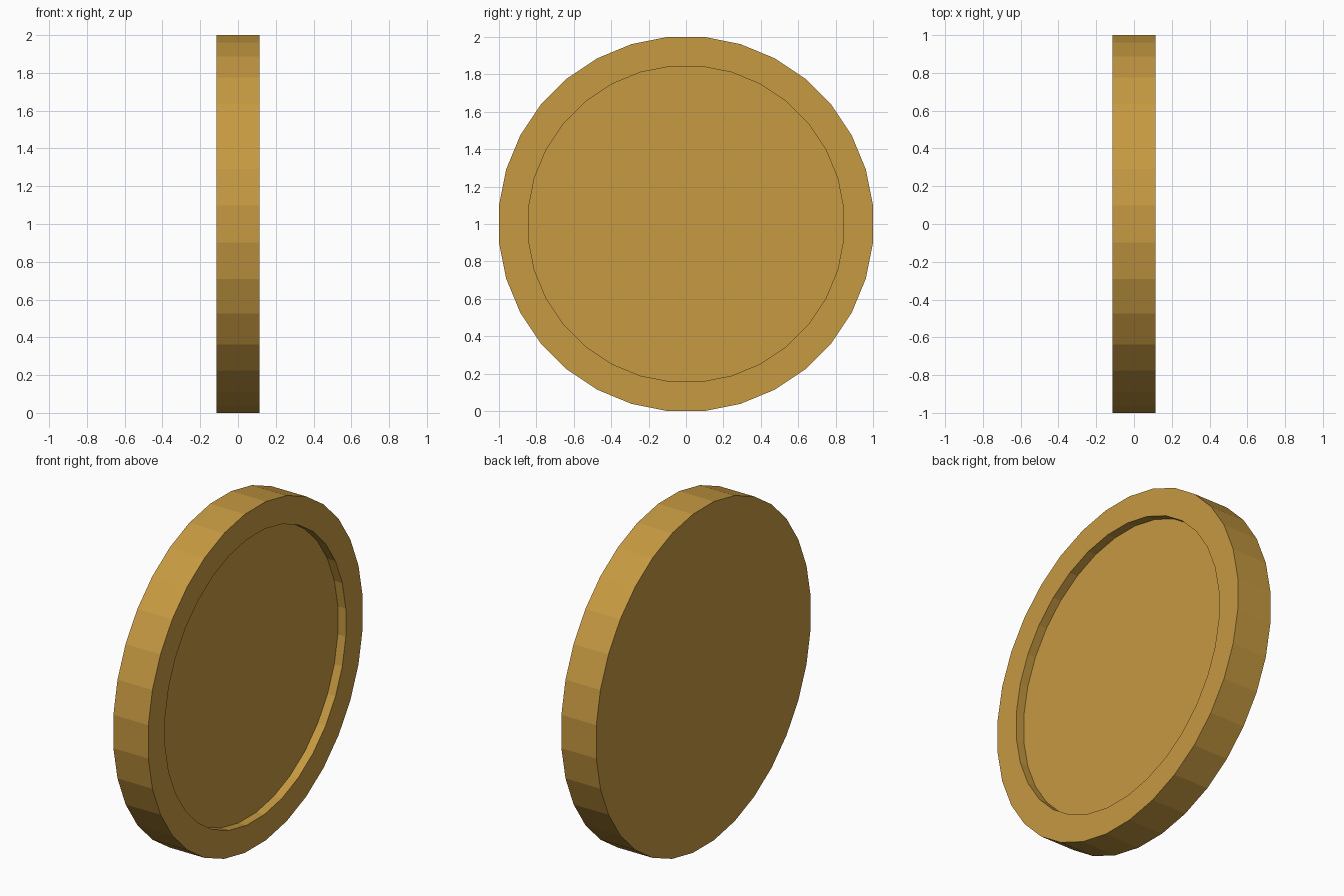
import bpy, bmesh, math

if "Cube" in bpy.data.objects:
    bpy.data.objects.remove(bpy.data.objects["Cube"])

SIDES = 32
HALF = 0.114                              # half thickness along x
R_OUT = 1 / math.cos(math.pi / SIDES)     # flats touch +-1
R_IN = 0.843 / math.cos(math.pi / SIDES)
FLOOR = 0.062                             # x of the recessed face

gold = bpy.data.materials.new("gold")
gold.diffuse_color = (0.565, 0.319, 0.053, 1)
gold.use_nodes = True
gold.node_tree.nodes["Principled BSDF"].inputs["Base Color"].default_value = gold.diffuse_color

bm = bmesh.new()


def ring(x, r):
    """Polygon of vertices around the x axis, flats at top and sides."""
    pts = []
    for i in range(SIDES):
        a = 2 * math.pi * (i + 0.5) / SIDES
        pts.append(bm.verts.new((x, r * math.cos(a), 1 + r * math.sin(a))))
    return pts


# Disc: flat back, outer edge, raised rim, recess wall and recess floor
rings = [ring(-HALF, R_OUT), ring(HALF, R_OUT), ring(HALF, R_IN), ring(FLOOR, R_IN)]
for a, b in zip(rings, rings[1:]):
    for i in range(SIDES):
        j = (i + 1) % SIDES
        bm.faces.new((a[i], a[j], b[j], b[i]))
bm.faces.new(rings[0])
bm.faces.new(rings[-1])
bmesh.ops.recalc_face_normals(bm, faces=bm.faces)

mesh = bpy.data.meshes.new("coin_disc")
bm.to_mesh(mesh)
bm.free()
mesh.materials.append(gold)
bpy.context.collection.objects.link(bpy.data.objects.new("coin_disc", mesh))
